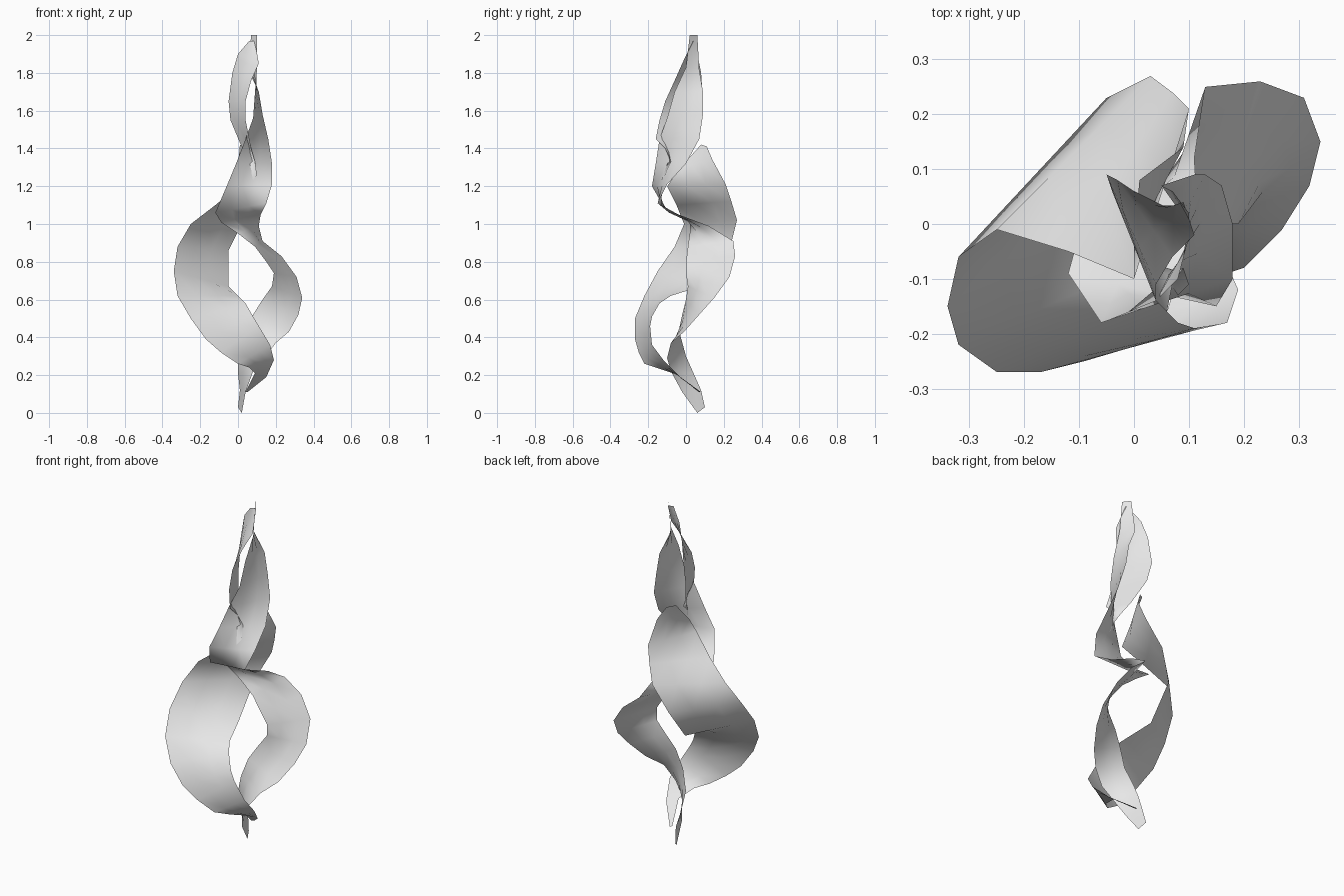
import bpy
import bmesh
from mathutils import Vector

SCALE = 0.01      # edge points are written in hundredths of a unit
ACROSS = 3        # columns of faces across the width of a ribbon

default_cube = bpy.data.objects.get("Cube")
if default_cube:
    bpy.data.objects.remove(default_cube, do_unlink=True)


def make_material(name, colour):
    material = bpy.data.materials.new(name)
    material.use_nodes = True
    material.diffuse_color = colour
    shader = next(n for n in material.node_tree.nodes if n.type == "BSDF_PRINCIPLED")
    shader.inputs["Base Color"].default_value = colour
    return material


def make_ribbon(name, first_edge, second_edge, material):
    """Span a thin twisted sheet between two edge paths."""
    bm = bmesh.new()
    rows = []
    for first, second in zip(first_edge, second_edge):
        start, end = Vector(first) * SCALE, Vector(second) * SCALE
        rows.append([bm.verts.new(start.lerp(end, column / ACROSS))
                     for column in range(ACROSS + 1)])
    for lower, upper in zip(rows, rows[1:]):
        for column in range(ACROSS):
            bm.faces.new((lower[column], lower[column + 1],
                          upper[column + 1], upper[column]))
    for face in bm.faces:
        face.smooth = True
    mesh = bpy.data.meshes.new(name)
    bm.to_mesh(mesh)
    bm.free()
    mesh.materials.append(material)
    ribbon = bpy.data.objects.new(name, mesh)
    bpy.context.scene.collection.objects.link(ribbon)
    return ribbon


grey = make_material("light_grey", (0.8, 0.8, 0.8, 1.0))

# Wide ribbon that sweeps round the right side and up behind the middle
make_ribbon(
    "right_ribbon",
    [(5, 8, 11), (15, -3, 19), (19, -12, 28), (17, -18, 36), (11, -19, 46),
     (8, -18, 51), (4, -14, 58), (0, -8, 62), (-5, 8, 67), (-5, 23, 86),
     (3, 27, 102), (7, 24, 112), (10, 21, 121), (9, 14, 134), (5, 11, 141)],
    [(4, 7, 11), (9, -6, 21), (6, -16, 24), (0, -22, 26), (-9, -25, 32),
     (-17, -27, 39), (-25, -27, 50), (-32, -22, 62), (-34, -15, 75), (-32, -6, 88),
     (-25, -1, 100), (-12, -5, 110), (0, -10, 120), (0, -3, 130), (1, 8, 142)],
    grey)

# Long ribbon that loops out on the left, crosses the front and climbs to the tip
make_ribbon(
    "left_ribbon",
    [(2, 6, 0), (4, -2, 11), (8, -8, 22), (14, -10, 29), (20, -8, 37),
     (27, -1, 43), (32, 7, 52), (34, 15, 61), (31, 23, 72), (23, 26, 83),
     (13, 25, 91), (11, 12, 99), (12, -4, 105), (15, -15, 111), (18, -10, 121),
     (18, 0, 132), (16, 7, 145), (13, 9, 158), (11, 9, 170), (5, 7, 182), (7, 6, 200)],
    [(0, 10, 3), (1, 8, 12), (0, 4, 21), (0, 0, 30), (4, -3, 41),
     (8, -2, 52), (13, 0, 60), (18, 1, 67), (19, 0, 74), (15, 0, 80),
     (9, 1, 88), (0, 2, 95), (-9, 2, 101), (-12, -9, 106), (-6, -18, 120),
     (-1, -16, 132), (4, -14, 145), (8, -10, 156), (9, -6, 170), (10, 0, 183), (10, 2, 200)],
    grey)

# Small curl beside the tip
make_ribbon(
    "upper_curl",
    [(10, -11, 126), (9, -8, 133), (7, -11, 140), (6, -16, 145), (4, -14, 155),
     (4, -11, 165), (7, -6, 176), (11, -2, 185), (9, 4, 197)],
    [(8, -13, 123), (6, -10, 132), (4, -6, 137), (1, -1, 143), (-4, 6, 155),
     (-5, 9, 165), (-3, 8, 180), (0, 6, 190), (6, 3, 197)],
    grey)
